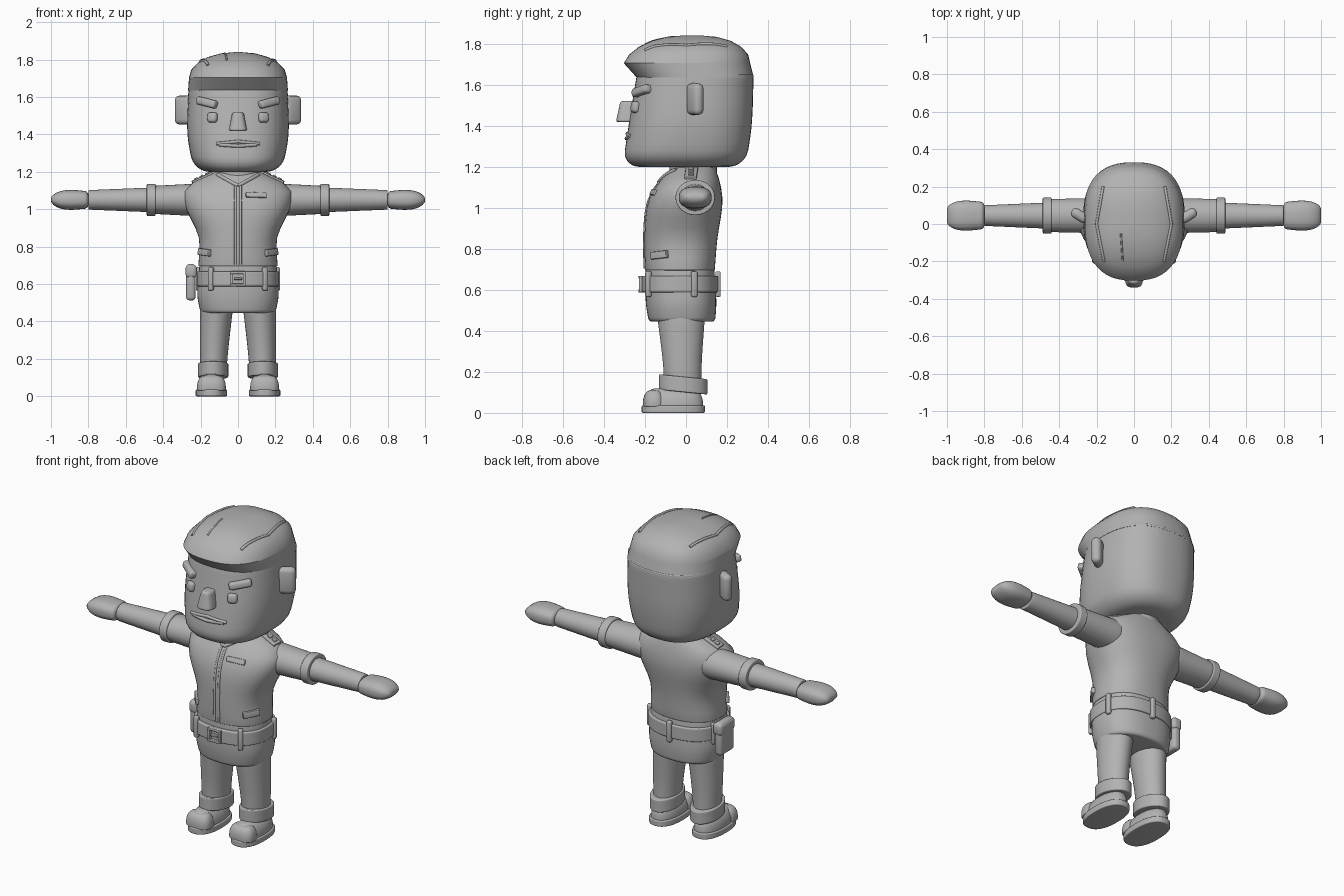
import bpy, bmesh, math
from mathutils import Vector, Matrix
from mathutils.bvhtree import BVHTree

old = bpy.data.objects.get("Cube")
if old:
    bpy.data.objects.remove(old, do_unlink=True)

grey = bpy.data.materials.new("plain_grey")
grey.use_nodes = True
grey.diffuse_color = (.45, .45, .45, 1)
grey.node_tree.nodes["Principled BSDF"].inputs["Base Color"].default_value = grey.diffuse_color

SIDES = (("left", 1), ("right", -1))
BACK, DOWN = Vector((0, 1, 0)), Vector((0, 0, -1))
ARM = (.045, 1.05)
parts = []


def finish(name, bm):
    bmesh.ops.recalc_face_normals(bm, faces=bm.faces)
    tree = BVHTree.FromBMesh(bm)
    mesh = bpy.data.meshes.new(name)
    bm.to_mesh(mesh)
    bm.free()
    ob = bpy.data.objects.new(name, mesh)
    bpy.context.collection.objects.link(ob)
    mesh.materials.append(grey)
    parts.append(ob)
    return tree


def blend(keys, t):
    """Smooth curve through the keys, which start with their position."""
    def slope(i):
        a, b = keys[max(i - 1, 0)], keys[min(i + 1, len(keys) - 1)]
        return (b - a) / (b[0] - a[0])
    i = max(k for k in range(len(keys) - 1) if k == 0 or keys[k][0] <= t)
    a, b = keys[i], keys[i + 1]
    span = b[0] - a[0]
    f = (t - a[0]) / span
    ease = f * f * (3 - 2 * f)
    return (a * (1 - ease) + b * ease + slope(i) * (span * f * (1 - f) ** 2)
            - slope(i + 1) * (span * f * f * (1 - f)))


def skin(name, keys, axis="z", power=2.0, side=1, tilt=0, start=(.006, .006), end=(.006, .006)):
    """Loft of rounded sections: position, centre u, v, radius u, v.
    Start and end give the height and inset of the rounded rims."""
    keys = [Vector(k) for k in keys]
    low, high = keys[0][0], keys[-1][0]
    arc = [1 - math.cos(math.pi * k / 10) for k in range(6)]
    inner, outer = low + start[0], high - end[0]
    stops = [low + start[0] * a for a in arc] + [high - end[0] * a for a in arc]
    stops += [inner + (outer - inner) * k / 10 for k in range(1, 10)]
    bm = bmesh.new()
    loops, count = [], 48
    for t in sorted({round(s, 4) for s in stops}):
        inset = 0
        for gap, (height, depth) in ((t - low, start), (high - t, end)):
            gap = max(gap, 0)
            if gap < height:
                inset += depth * (1 - math.sqrt(1 - (1 - gap / height) ** 2))
        _, u0, v0, ru, rv = blend(keys, t)
        loop = []
        for i in range(count):
            c, s = math.cos(math.tau * i / count), math.sin(math.tau * i / count)
            u = u0 + (ru - inset) * math.copysign(abs(c) ** (2 / power), c)
            v = v0 + (rv - inset) * math.copysign(abs(s) ** (2 / power), s)
            loop.append(bm.verts.new((u * side, v, t + tilt * v) if axis == "z" else (t * side, u, v)))
        loops.append(loop)
    for a, b in zip(loops, loops[1:]):
        for i in range(count):
            j = (i + 1) % count
            bm.faces.new((a[i], a[j], b[j], b[i]))
    bm.faces.new(loops[0])
    bm.faces.new(loops[-1])
    return finish(name, bm)


def band(name, low, high, section, **options):
    """Straight skin with one section."""
    return skin(name, [(low, *section), (high, *section)], **options)


def box(name, size, matrix, bevel):
    bm = bmesh.new()
    bmesh.ops.create_cube(bm, size=1, matrix=Matrix.Diagonal((*size, 1)))
    bmesh.ops.bevel(bm, geom=bm.edges[:], offset=bevel, segments=3, profile=.5, affect="EDGES")
    bm.transform(matrix)
    finish(name, bm)


def plate(name, tree, origin, way, size, roll=0, bevel=.004):
    """Rounded block lying on the surface met from the origin."""
    spot, normal = tree.ray_cast(Vector(origin), way)[:2]
    matrix = Matrix.Translation(spot) @ normal.to_track_quat("Z", "Y").to_matrix().to_4x4()
    box(name, size, matrix @ Matrix.Rotation(math.radians(roll), 4, "Z"), bevel)


def stroke(name, tree, points, way, radius):
    """Thin ridge following the surface along a polyline."""
    hits = []
    for a, b in zip(points, points[1:]):
        for k in range(9):
            spot = tree.ray_cast(Vector(a).lerp(Vector(b), k / 8), way)[0]
            if spot:
                hits.append(spot)
    curve = bpy.data.curves.new(name, "CURVE")
    curve.dimensions, curve.bevel_depth, curve.bevel_resolution = "3D", radius, 2
    curve.use_fill_caps = True
    line = curve.splines.new("POLY")
    line.points.add(len(hits) - 1)
    for point, spot in zip(line.points, hits):
        point.co = (*spot, 1)
    curve.materials.append(grey)
    bpy.context.collection.objects.link(bpy.data.objects.new(name, curve))


# Head, with hair that overhangs the forehead
face = skin("face", [(1.2, 0, -.01, .235, .3), (1.4, 0, .02, .27, .3), (1.65, 0, .045, .265, .285)],
            power=2.5, start=(.08, .08))
skin("hair_underside", [(1.635, 0, .045, .267, .285), (1.705, 0, .005, .262, .308)], power=2.5,
     start=(0, 0), end=(0, 0))
hair = skin("hair", [(1.705, 0, .005, .262, .308), (1.84, 0, .03, .26, .29)], power=2.5,
            start=(0, 0), end=(.135, .245))
for label, s in SIDES:
    stroke(label + "_hair_ridge", hair, [(s * .16, -.2, 2), (s * .2, 0, 2), (s * .165, .2, 2)],
           DOWN, .008)
stroke("hair_parting", hair, [(-.06, -.2, 2), (-.07, -.05, 2)], DOWN, .005)

# Facial features
for label, s in SIDES:
    plate(label + "_eye", face, (s * .135, -1, 1.49), BACK, (.055, .055, .045), bevel=.016)
    plate(label + "_eyebrow", face, (s * .165, -1, 1.57), BACK, (.125, .043, .05),
          roll=s * 12, bevel=.014)
    turn = Matrix.Rotation(s * math.radians(32), 4, "Z")
    box(label + "_ear", (.1, .055, .155), Matrix.Translation((s * .29, .045, 1.53)) @ turn, .025)
skin("nose", [(1.418, 0, -.29, .05, .052), (1.52, 0, -.27, .03, .05)], power=3,
     start=(.012, .012), end=(.015, .01))
stroke("upper_lip", face, [(-.115, -1, 1.35), (0, -1, 1.362), (.115, -1, 1.35)], BACK, .009)
stroke("lower_lip", face, [(-.1, -1, 1.345), (0, -1, 1.338), (.1, -1, 1.345)], BACK, .01)

# Neck and shirt
band("neck", 1.1, 1.26, (0, .037, .1, .098))
shirt = skin("shirt", [(.695, 0, -.03, .212, .17), (.85, 0, -.025, .21, .178),
                       (1.02, 0, -.005, .283, .183), (1.12, 0, .015, .275, .152),
                       (1.2, 0, .04, .12, .1)], power=2.3)
band("collar", 1.16, 1.21, (0, .035, .122, .115))
for label, s in SIDES:
    stroke(label + "_collar_edge", shirt, [(s * .11, -1, 1.185), (0, -1, 1.125)], BACK, .011)
    stroke(label + "_placket_edge", shirt, [(s * .014, -1, 1.135), (s * .014, -1, .705)], BACK, .007)
    plate(label + "_pocket_flap", shirt, (s * .178, -1, .77), BACK, (.095, .036, .026), roll=s * 5)
    plate(label + "_epaulette", shirt, (s * .19, .025, 2), DOWN, (.06, .12, .018))
    for k in range(3):
        plate(label + "_shoulder_stud", shirt, (s * (.16 + .03 * k), .025, 2), DOWN,
              (.026, .022, .03), bevel=.003)
plate("chest_tag", shirt, (.097, -1, 1.075), BACK, (.112, .03, .016), roll=-2)

# Trouser seat, belt and belt loops
skin("trouser_seat", [(.445, 0, -.02, .2, .162), (.54, 0, -.024, .217, .172),
                      (.7, 0, -.03, .206, .168)], power=2.4, start=(.02, .015))
belt = band("belt", .588, .668, (0, -.03, .22, .186), power=2.4)
strap = {"size": (.028, .125, .026), "bevel": .008}
for label, s in SIDES:
    plate(label + "_front_belt_loop", belt, (s * .145, -1, .628), BACK, **strap)
    plate(label + "_side_belt_loop", belt, (s, .04, .628), Vector((-s, 0, 0)), **strap)
plate("back_belt_loop", belt, (0, 1, .628), -BACK, **strap)

# Buckle frame with a centre bar, and the hip pouch
for s in (-1, 1):
    plate("buckle_rail", belt, (0, -1, .628 + s * .033), BACK, (.082, .015, .03))
    plate("buckle_post", belt, (s * .033, -1, .628), BACK, (.015, .08, .03))
plate("buckle_bar", belt, (0, -1, .628), BACK, (.045, .012, .026))
box("hip_pouch", (.05, .13, .195), Matrix.Translation((-.252, 0, .61)), .018)
box("pouch_flap", (.06, .14, .07), Matrix.Translation((-.25, 0, .668)), .018)

# Arms and legs
for label, s in SIDES:
    skin(label + "_sleeve", [(.2, *ARM, .094, .088), (.45, *ARM, .088, .075)], "x", side=s)
    band(label + "_sleeve_cuff", .44, .488, (*ARM, .096, .086), axis="x", side=s)
    skin(label + "_forearm", [(.46, *ARM, .07, .066), (.8, *ARM, .055, .052)], "x", side=s)
    skin(label + "_hand", [(.8, *ARM, .072, .046), (.9, *ARM, .08, .053), (1, *ARM, .07, .04)],
         "x", power=2.5, side=s, start=(.02, .02), end=(.07, .035))
    skin(label + "_trouser_leg", [(.11, .132, -.015, .068, .09), (.25, .128, -.018, .076, .095),
                                  (.47, .115, -.024, .088, .116)], side=s)
    band(label + "_trouser_cuff", .1, .175, (.133, -.014, .081, .118), side=s, tilt=-.1)
    band(label + "_sole", 0, .036, (.142, -.062, .084, .154), power=2.4, side=s)
    band(label + "_shoe", .03, .12, (.142, -.06, .075, .144), power=2.3, side=s, end=(.08, .055))
    band(label + "_toe_cap", .03, .11, (.142, -.155, .077, .055), power=2.6, side=s, end=(.06, .035))

# Smooth shading with crisp edges
bpy.ops.object.select_all(action="DESELECT")
for ob in parts:
    ob.select_set(True)
bpy.context.view_layer.objects.active = parts[0]
bpy.ops.object.shade_smooth_by_angle(angle=math.radians(40))
